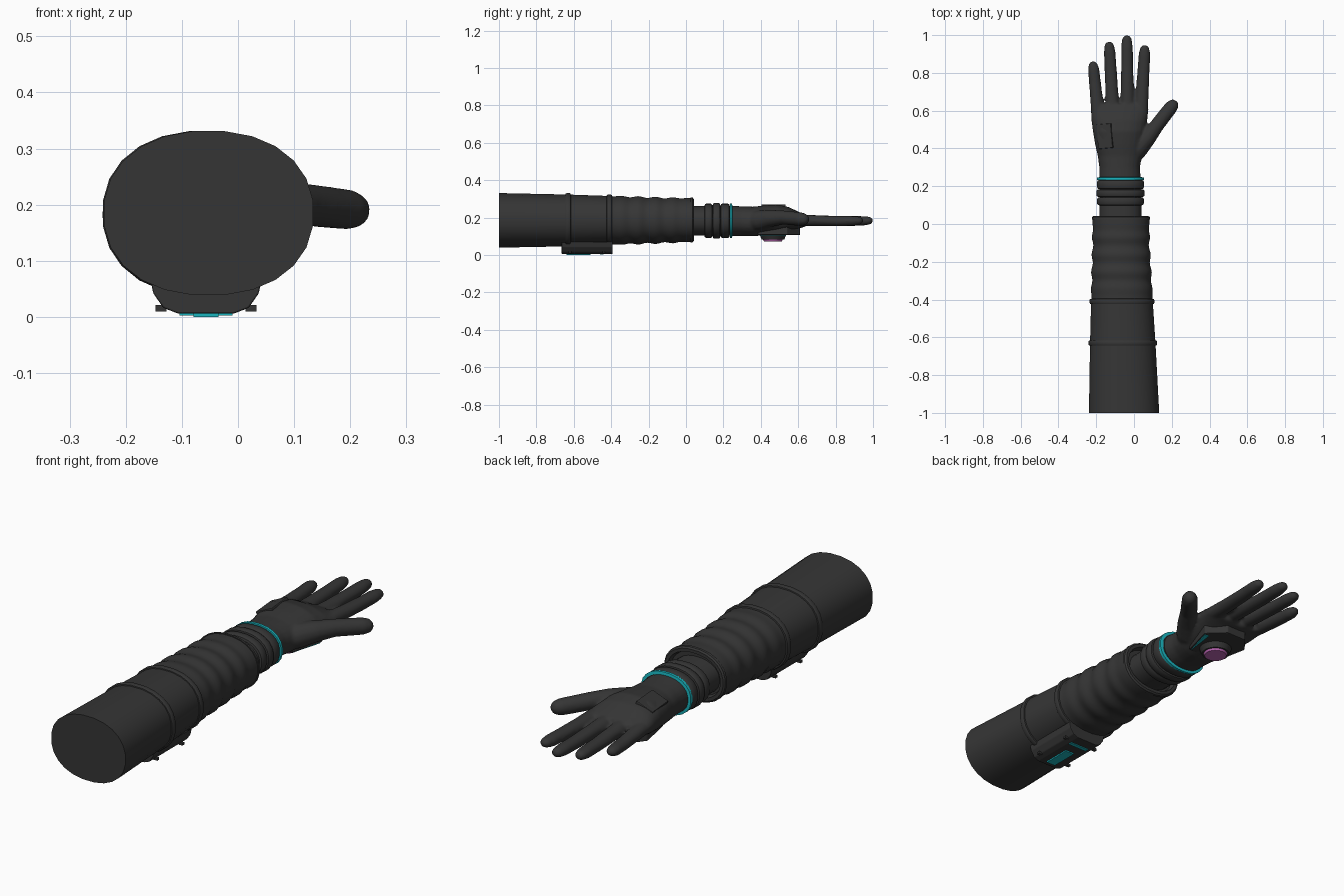
import bpy, bmesh, math
from mathutils import Vector

if "Cube" in bpy.data.objects:
    bpy.data.objects.remove(bpy.data.objects["Cube"], do_unlink=True)


def material(name, rgb):
    m = bpy.data.materials.new(name)
    m.use_nodes = True
    m.diffuse_color = (*rgb, 1)
    m.node_tree.nodes["Principled BSDF"].inputs["Base Color"].default_value = (*rgb, 1)
    return m


DARK = material("charcoal fabric", (0.036, 0.036, 0.036))
CYAN = material("cyan trim", (0.01, 0.46, 0.52))
PINK = material("pink lens", (0.5, 0.13, 0.45))


def finish(bm, name, mat, smooth=True):
    bmesh.ops.recalc_face_normals(bm, faces=bm.faces[:])
    mesh = bpy.data.meshes.new(name)
    bm.to_mesh(mesh)
    bm.free()
    ob = bpy.data.objects.new(name, mesh)
    bpy.context.collection.objects.link(ob)
    mesh.materials.append(mat)
    if smooth:
        bpy.ops.object.select_all(action="DESELECT")
        ob.select_set(True)
        bpy.context.view_layer.objects.active = ob
        bpy.ops.object.shade_smooth_by_angle(angle=math.radians(40))
    return ob


def skin_rings(bm, rings):
    rows = [[bm.verts.new(p) for p in ring] for ring in rings]
    n = len(rows[0])
    for a, b in zip(rows, rows[1:]):
        for i in range(n):
            bm.faces.new((a[i], a[(i + 1) % n], b[(i + 1) % n], b[i]))
    bm.faces.new(rows[0])
    bm.faces.new(rows[-1])


def oval(y, x0, x1, z0, z1, n=24, power=2.2):
    """Rounded cross-section filling the given x and z ranges."""
    ring = []
    for i in range(n):
        t = math.tau * (i + 0.5) / n
        c, s = math.cos(t), math.sin(t)
        ring.append(Vector(((x0 + x1) / 2 + (x1 - x0) / 2 * math.copysign(abs(c) ** (2 / power), c), y,
                            (z0 + z1) / 2 + (z1 - z0) / 2 * math.copysign(abs(s) ** (2 / power), s))))
    return ring


def tube(bm, path, flat=1.0, n=14):
    """Round-ended tube through (x, y, z, radius) points."""
    pts = [(Vector(p[:3]), p[3]) for p in path]
    d = (pts[-1][0] - pts[-2][0]).normalized()
    tip, r = pts.pop()
    for a in (0, 25, 50, 70, 84):
        t = math.radians(a)
        pts.append((tip + d * r * (math.sin(t) - 1), r * math.cos(t)))
    rings = []
    for i, (p, r) in enumerate(pts):
        d = (pts[min(i + 1, len(pts) - 1)][0] - pts[max(i - 1, 0)][0]).normalized()
        side = d.cross(Vector((0, 0, 1))).normalized()
        up = side.cross(d)
        rings.append([p + side * r * math.cos(math.tau * k / n) + up * r * flat * math.sin(math.tau * k / n)
                      for k in range(n)])
    skin_rings(bm, rings)


def loft(name, stations, mat):
    bm = bmesh.new()
    skin_rings(bm, [oval(*s) for s in stations])
    return finish(bm, name, mat)


def prism(name, outline, lo, hi, mat, axis="z", bevel=0.0):
    """Outline extruded along y (outline in x, z) or z (outline in x, y)."""
    bm = bmesh.new()
    place = (lambda u, v, w: (u, w, v)) if axis == "y" else (lambda u, v, w: (u, v, w))
    skin_rings(bm, [[place(u, v, w) for u, v in outline] for w in (lo, hi)])
    if bevel:
        bmesh.ops.bevel(bm, geom=bm.edges[:], offset=bevel, segments=2, affect="EDGES", profile=0.5)
    return finish(bm, name, mat, smooth=False)


def rect(x, y, w, h):
    return [(x - w / 2, y - h / 2), (x + w / 2, y - h / 2), (x + w / 2, y + h / 2), (x - w / 2, y + h / 2)]


def blend(keys, y):
    for a, b in zip(keys, keys[1:]):
        if y <= b[0]:
            t = (y - a[0]) / (b[0] - a[0])
            return [p + (q - p) * t for p, q in zip(a[1:], b[1:])]
    return list(keys[-1][1:])


def grown(y, box, g):
    x0, x1, z0, z1 = box
    return (y, x0 - g, x1 + g, z0 - g, z1 + g)


# Sleeve, with soft folds towards the wrist
SLEEVE = [(-1, -0.24, 0.135, 0.038, 0.332), (-0.63, -0.234, 0.115, 0.045, 0.324),
          (-0.4, -0.228, 0.1, 0.054, 0.316), (-0.1, -0.22, 0.082, 0.064, 0.306),
          (0.04, -0.22, 0.082, 0.07, 0.304)]
stations = []
for i in range(77):
    y = -1 + 1.025 * i / 76
    fold = 0.004 * math.sin(y * 68) * max(0, min(1, (y + 0.42) / 0.12, (0 - y) / 0.06))
    stations.append(grown(y, blend(SLEEVE, y), fold))
end = blend(SLEEVE, 0.04)
stations += [grown(0.025, end, 0.004), grown(0.036, end, 0.003), grown(0.042, end, -0.004),
             grown(0.042, end, -0.018), grown(0.02, end, -0.024)]
loft("sleeve", stations, DARK)

# Straps round the sleeve
for name, y in (("rear_strap", -0.63), ("front_strap", -0.41)):
    loft(name, [grown(y + dy, blend(SLEEVE, y), g) for dy, g in
                ((-0.015, -0.004), (-0.013, 0.005), (-0.008, 0.008), (0.008, 0.008),
                 (0.013, 0.005), (0.015, -0.004))], DARK)

# Wrist and layered glove cuff
WRIST = (-0.183, 0.04, 0.103, 0.262)
loft("wrist", [grown(y, WRIST, 0) for y in (0.0, 0.12, 0.25)], DARK)
for i, (lo, hi, g) in enumerate(((0.098, 0.142, 0.013), (0.142, 0.184, 0.017), (0.184, 0.234, 0.013))):
    loft(f"cuff_band_{i + 1}", [grown(lo, WRIST, 0), grown(lo + 0.003, WRIST, g - 0.004),
                                grown(lo + 0.01, WRIST, g), grown(hi - 0.01, WRIST, g),
                                grown(hi - 0.003, WRIST, g - 0.004), grown(hi, WRIST, 0)], DARK)
loft("cuff_ring", [grown(0.234, WRIST, 0), grown(0.234, WRIST, 0.014), grown(0.246, WRIST, 0.014),
                   grown(0.248, WRIST, 0)], CYAN)

# Hand: palm, fingers and thumb fused into one skin
bm = bmesh.new()
PALM = [(0.235, -0.184, 0.036, 0.1, 0.264), (0.3, -0.184, 0.032, 0.102, 0.26),
        (0.36, -0.192, 0.042, 0.1, 0.258), (0.42, -0.206, 0.05, 0.105, 0.265),
        (0.49, -0.218, 0.06, 0.11, 0.27), (0.55, -0.226, 0.068, 0.122, 0.256),
        (0.6, -0.229, 0.078, 0.14, 0.232), (0.635, -0.225, 0.076, 0.15, 0.215)]
skin_rings(bm, [oval(*s) for s in PALM])
FINGERS = [(-0.192, -0.218, 0.862, 0.036), (-0.112, -0.132, 0.966, 0.037),
           (-0.034, -0.038, 1.0, 0.037), (0.038, 0.058, 0.948, 0.037)]
for x0, x1, tip, r in FINGERS:
    path = []
    for t, k, z in ((-0.35, 0.9, 0.19), (0, 1, 0.187), (0.3, 0.93, 0.183), (0.6, 0.88, 0.181),
                    (0.85, 0.84, 0.182), (1, 0.72, 0.184)):
        path.append((x0 + (x1 - x0) * t, 0.6 + (tip - 0.6) * t, z, r * k))
    tube(bm, path, flat=0.84)
tube(bm, [(-0.03, 0.34, 0.175, 0.05), (0.02, 0.4, 0.185, 0.055), (0.07, 0.455, 0.196, 0.046),
          (0.12, 0.52, 0.2, 0.038), (0.17, 0.585, 0.194, 0.037), (0.198, 0.62, 0.191, 0.036),
          (0.224, 0.652, 0.188, 0.033)])
hand = finish(bm, "hand", DARK)
fuse = hand.modifiers.new("fuse", "REMESH")
fuse.mode = "VOXEL"
fuse.voxel_size = 0.007
fuse.use_smooth_shade = True
soften = hand.modifiers.new("soften", "SMOOTH")
soften.factor = 0.5
soften.iterations = 5

# Plate on the back of the hand, tilted with its outer edge
plate = prism("hand_back_plate", rect(0, 0, 0.085, 0.13), -0.02, 0.006, DARK, bevel=0.004)
plate.location = (-0.155, 0.465, 0.249)
plate.rotation_euler = (0, math.radians(-24), math.radians(5))

# Palm plate with cyan edge and round emitter
prism("palm_plate", [(0.005, 0.385), (0.045, 0.54), (-0.03, 0.61), (-0.13, 0.61), (-0.185, 0.54),
                     (-0.155, 0.385)], 0.107, 0.15, DARK, bevel=0.004)
prism("palm_accent", [(0.0, 0.395), (0.04, 0.535), (0.018, 0.535)], 0.103, 0.11, CYAN)


def disc(name, r_top, r_bottom, z0, z1, mat):
    rings = [[(-0.08 + r * math.cos(math.tau * i / 32), 0.465 + r * math.sin(math.tau * i / 32), z)
              for i in range(32)] for r, z in ((r_bottom, z0), (r_top, z1))]
    bm = bmesh.new()
    skin_rings(bm, rings)
    finish(bm, name, mat)


disc("emitter_housing", 0.074, 0.06, 0.082, 0.115, DARK)
disc("emitter_lens", 0.053, 0.048, 0.073, 0.083, PINK)

# Control panel under the forearm
MID = -0.057
half = [(0.1, 0.07), (0.094, 0.042), (0.076, 0.016), (0.05, 0.006)]
outline = [(MID + x, z) for x, z in half] + [(MID - x, z) for x, z in reversed(half)]
prism("forearm_panel", outline, -0.665, -0.392, DARK, axis="y", bevel=0.003)
prism("panel_screen", rect(MID, -0.575, 0.045, 0.13), 0.0, 0.0075, CYAN)
prism("panel_bar", rect(MID, -0.45, 0.095, 0.018), 0.002, 0.0085, CYAN)
for side, word in ((-1, "right"), (1, "left")):
    for y, end in ((-0.62, "rear"), (-0.44, "front")):
        prism(f"panel_clip_{word}_{end}", rect(MID + side * 0.08, y, 0.02, 0.014), 0.01, 0.021, DARK)
